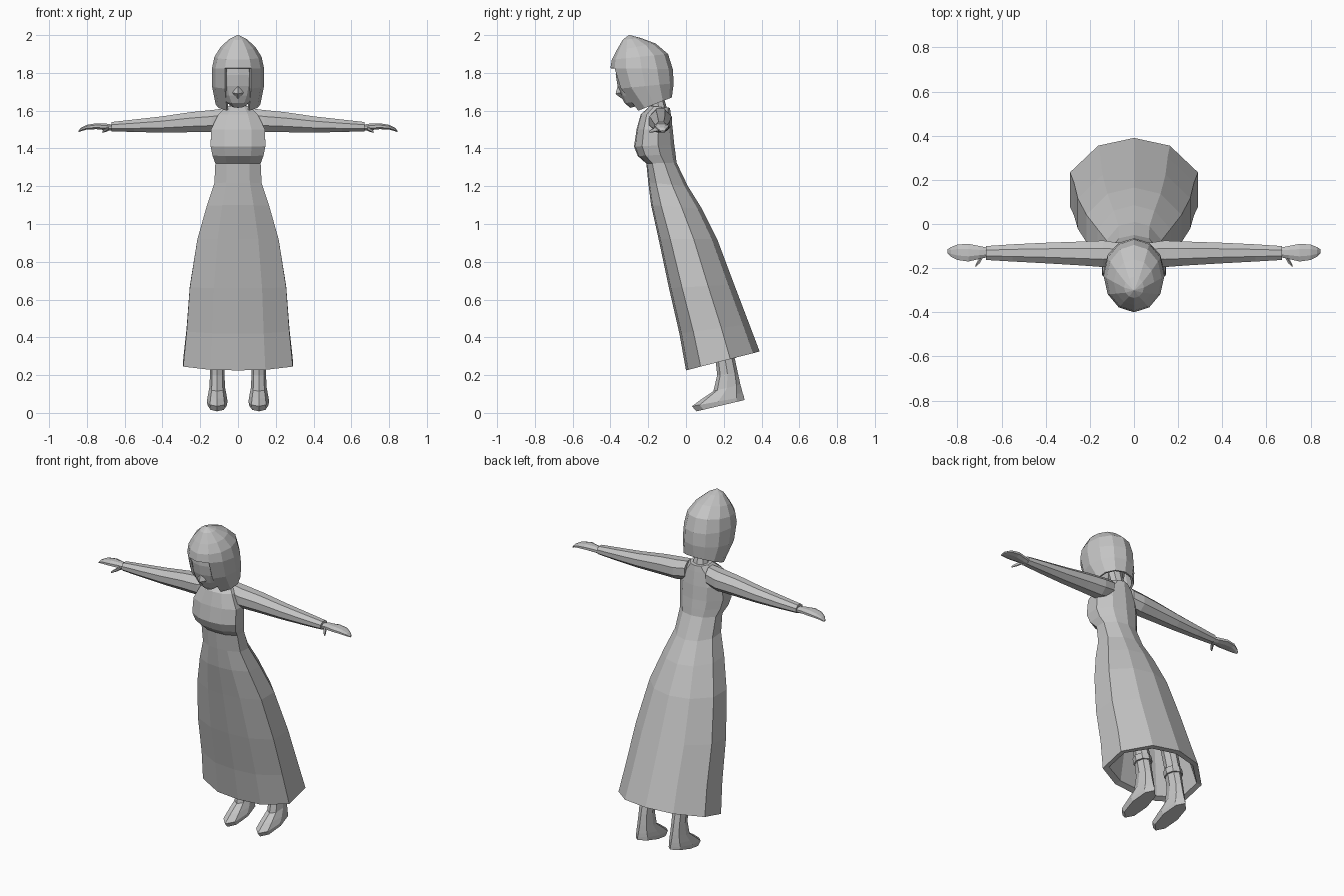
import bpy, bmesh, math

grey = bpy.data.materials.new("plain grey")
grey.diffuse_color = (0.55, 0.55, 0.55, 1)


def loft(name, rings, cap_start=True, cap_end=True, keep=None, thickness=0):
    """Skin a list of closed rings; keep(row, column) may leave faces out."""
    bm = bmesh.new()
    rows = [[bm.verts.new(p) for p in r] for r in rings]
    n = len(rows[0])
    for i in range(len(rows) - 1):
        for j in range(n):
            if keep is None or keep(i, j):
                k = (j + 1) % n
                bm.faces.new((rows[i][j], rows[i][k], rows[i + 1][k], rows[i + 1][j]))
    if cap_start:
        bm.faces.new(rows[0])
    if cap_end:
        bm.faces.new(rows[-1])
    bmesh.ops.delete(bm, geom=[v for v in bm.verts if not v.link_faces], context='VERTS')
    bmesh.ops.recalc_face_normals(bm, faces=bm.faces)
    me = bpy.data.meshes.new(name)
    bm.to_mesh(me)
    bm.free()
    me.materials.append(grey)
    ob = bpy.data.objects.new(name, me)
    bpy.context.collection.objects.link(ob)
    if thickness:
        mod = ob.modifiers.new("thickness", 'SOLIDIFY')
        mod.thickness = thickness
    return ob


def circle(n, offset=0.0):
    """Pairs of width factor and back-to-front position, starting at the back."""
    return [(math.sin((k + offset) * math.tau / n),
             0.5 + 0.5 * math.cos((k + offset) * math.tau / n)) for k in range(n)]


def tilted(row, shape, cx=0.0):
    """Ring between a front point and a back point with a half width."""
    yf, zf, yb, zb, w = row
    return [(cx + w * u, yf + (yb - yf) * t, zf + (zb - zf) * t) for u, t in shape]


def across(row, side, n=8):
    """Ring around the arm direction: x, front y, back y, low z, high z."""
    x, yf, yb, lo, hi = row
    return [(side * x, (yf + yb) / 2 + (yb - yf) / 2 * math.cos((k + .5) * math.tau / n) / .924,
             (lo + hi) / 2 + (hi - lo) / 2 * math.sin((k + .5) * math.tau / n) / .924)
            for k in range(n)]


# Dress: ten-sided, leaning forward, with a folded inner hem
half = [(.56, .91), (1, .6), (1, .2), (.5, .03)]
ten = [(0, 1)] + half + [(0, 0)] + [(-u, t) for u, t in reversed(half)]
dress = [(.05, .55, .25, .6, .20), (.03, .24, .36, .32, .26),
         (0, .225, .39, .325, .29), (-.035, .42, .335, .47, .272),
         (-.09, .66, .255, .68, .255), (-.145, .92, .165, .92, .215),
         (-.185, 1.1, .085, 1.08, .165), (-.2, 1.22, .01, 1.2, .125),
         (-.21, 1.32, -.05, 1.325, .12), (-.255, 1.36, -.055, 1.37, .135),
         (-.275, 1.41, -.062, 1.42, .145), (-.262, 1.5, -.07, 1.5, .143),
         (-.24, 1.58, -.08, 1.58, .105), (-.19, 1.625, -.085, 1.615, .06)]
loft("dress", [tilted(r, ten) for r in dress])

# Neck
loft("neck", [tilted(r, circle(8)) for r in
              [(-.18, 1.59, -.095, 1.59, .05), (-.19, 1.64, -.11, 1.645, .042),
               (-.22, 1.72, -.13, 1.72, .045)]])

# Face, narrowing to the chin
face = [(-.37, 1.85, -.14, 1.85, .11), (-.372, 1.79, -.13, 1.79, .115),
        (-.362, 1.73, -.14, 1.73, .11), (-.345, 1.68, -.15, 1.69, .095),
        (-.325, 1.64, -.18, 1.655, .068), (-.295, 1.615, -.22, 1.635, .035)]
loft("face", [tilted(r, circle(12)) for r in face])

# Nose: small pointed wedge
loft("nose", [[(-.03, -.345, 1.695), (0, -.335, 1.66), (.03, -.345, 1.695), (0, -.36, 1.735)],
              [(-.004, -.372, 1.69), (0, -.37, 1.686), (.004, -.372, 1.69), (0, -.372, 1.694)]])

# Hair: rounded cap with a face opening below the fringe
hair = [(-.303, 2, -.297, 2, .003), (-.335, 1.975, -.24, 1.985, .045),
        (-.367, 1.92, -.16, 1.955, .092), (-.393, 1.87, -.095, 1.9, .125),
        (-.4, 1.825, -.07, 1.82, .138), (-.365, 1.715, -.065, 1.745, .138),
        (-.265, 1.595, -.075, 1.67, .118)]
loft("hair", [tilted(r, circle(12)) for r in hair], cap_end=False,
     keep=lambda i, j: i < 4 or j not in (5, 6), thickness=.012)

arm = [(.07, -.185, -.085, 1.50, 1.612), (.14, -.195, -.075, 1.487, 1.603),
       (.25, -.187, -.08, 1.486, 1.592), (.4, -.178, -.085, 1.484, 1.57),
       (.55, -.17, -.092, 1.487, 1.553), (.67, -.163, -.1, 1.491, 1.54)]
hand = [(.66, -.15, -.108, 1.495, 1.525), (.70, -.158, -.1, 1.497, 1.532),
        (.75, -.17, -.09, 1.502, 1.533), (.80, -.163, -.093, 1.5, 1.525),
        (.83, -.148, -.105, 1.492, 1.51), (.845, -.133, -.115, 1.486, 1.494)]
thumb = [(.685, -.155, -.125, 1.495, 1.52), (.70, -.18, -.15, 1.488, 1.508),
         (.718, -.196, -.185, 1.483, 1.494)]
leg = [(.09, .6, .18, .62, .045), (.15, .34, .245, .35, .042),
       (.165, .2, .275, .21, .038), (.145, .115, .288, .15, .042),
       (.085, .075, .3, .105, .05), (.032, .035, .307, .085, .055),
       (.055, .008, .31, .068, .05)]
for side, label in ((1, "left"), (-1, "right")):
    # Arms stretched out sideways, with mitten hands
    loft(label + "_arm", [across(r, side) for r in arm])
    loft(label + "_hand", [across(r, side) for r in hand])
    loft(label + "_thumb", [across(r, side, 6) for r in thumb])
    # Legs with sloping feet
    loft(label + "_leg", [tilted(r, circle(8), side * .11) for r in leg])
    # Ankle cuff under the hem
    loft(label + "_cuff", [tilted(r, circle(8), side * .11) for r in
                           [(.145, .32, .255, .33, .05), (.152, .28, .265, .29, .05)]])
